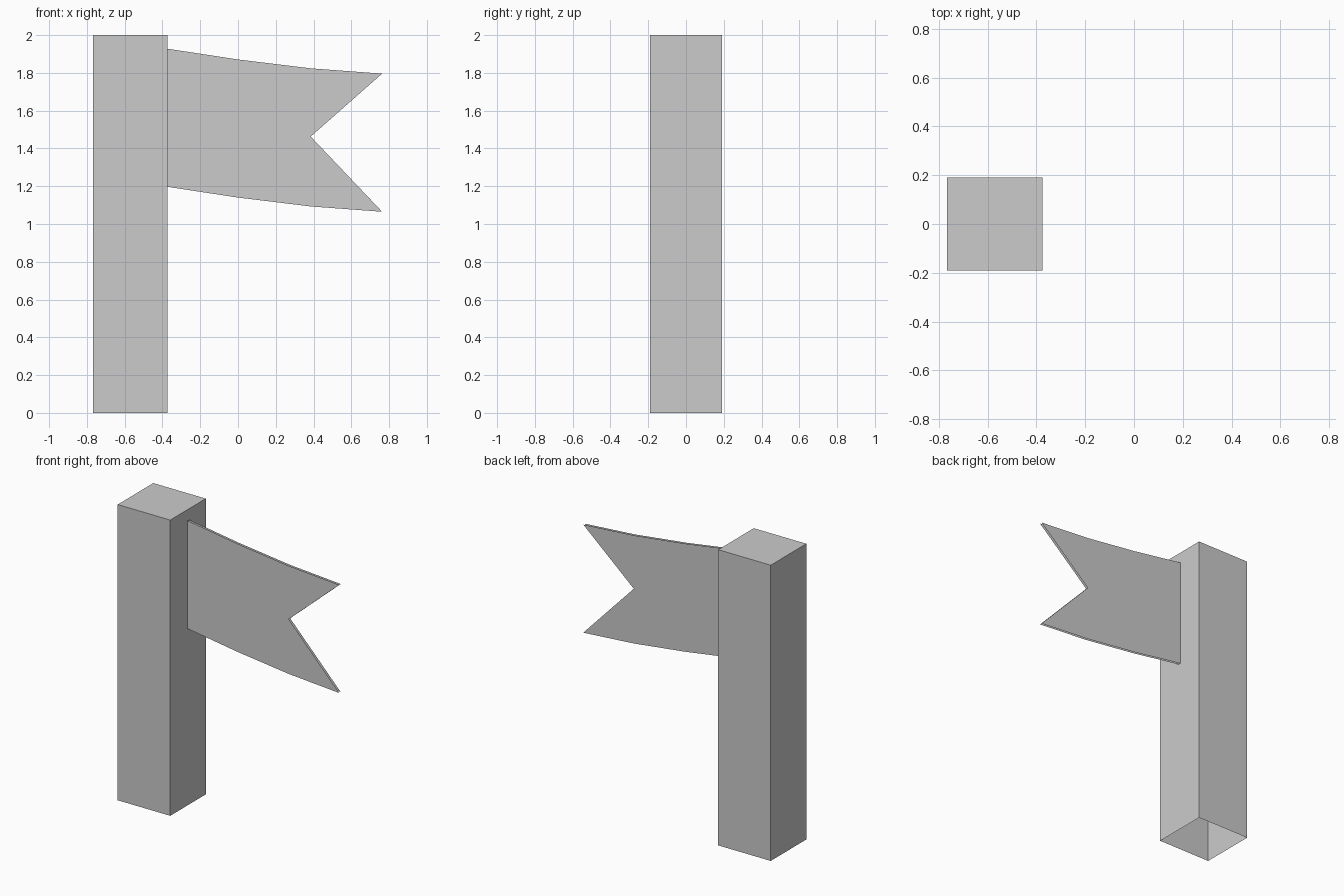
import bpy
import bmesh

default = bpy.data.objects.get("Cube")
if default:
    bpy.data.objects.remove(default, do_unlink=True)

# Single plain grey material
GREY = (0.6, 0.6, 0.6, 1.0)
grey = bpy.data.materials.new("plain_grey")
grey.use_nodes = True
grey.diffuse_color = GREY
grey.node_tree.nodes["Principled BSDF"].inputs["Base Color"].default_value = GREY


def add_object(name, bm):
    mesh = bpy.data.meshes.new(name)
    bm.to_mesh(mesh)
    bm.free()
    mesh.materials.append(grey)
    obj = bpy.data.objects.new(name, mesh)
    bpy.context.collection.objects.link(obj)
    return obj


# Square post, open underneath
X0, X1, HALF_Y, HEIGHT = -0.767, -0.374, 0.19, 2.0
bm = bmesh.new()
bmesh.ops.create_cube(bm, size=1.0)
bmesh.ops.scale(bm, vec=(X1 - X0, 2 * HALF_Y, HEIGHT), verts=bm.verts)
bmesh.ops.translate(bm, vec=((X0 + X1) / 2, 0, HEIGHT / 2), verts=bm.verts)
bottom = [f for f in bm.faces if f.normal.z < -0.5]
bmesh.ops.delete(bm, geom=bottom, context="FACES_ONLY")
add_object("post", bm)

# Drooping swallowtail pennant: upper edge, with the lower edge a fixed drop below
UPPER = [(X1, 1.928), (0.0, 1.871), (0.385, 1.824), (0.763, 1.796)]
DROP = 0.731
NOTCH = (0.385, 1.463)


def add_sheet(name, y, faces_back):
    """One side of the pennant as a flat sheet at depth y."""
    bm = bmesh.new()
    t = [bm.verts.new((x, y, z)) for x, z in UPPER]
    b = [bm.verts.new((x, y, z - DROP)) for x, z in UPPER]
    n = bm.verts.new((NOTCH[0], y, NOTCH[1]))
    # Two body panels followed by the two tails
    for loop in ((b[0], b[1], t[1], t[0]),
                 (b[1], b[2], n, t[2], t[1]),
                 (n, t[3], t[2]),
                 (b[2], b[3], n)):
        bm.faces.new(loop[::-1] if faces_back else loop)
    return add_object(name, bm)


add_sheet("flag_front", -0.008, False)
add_sheet("flag_back", 0.008, True)
